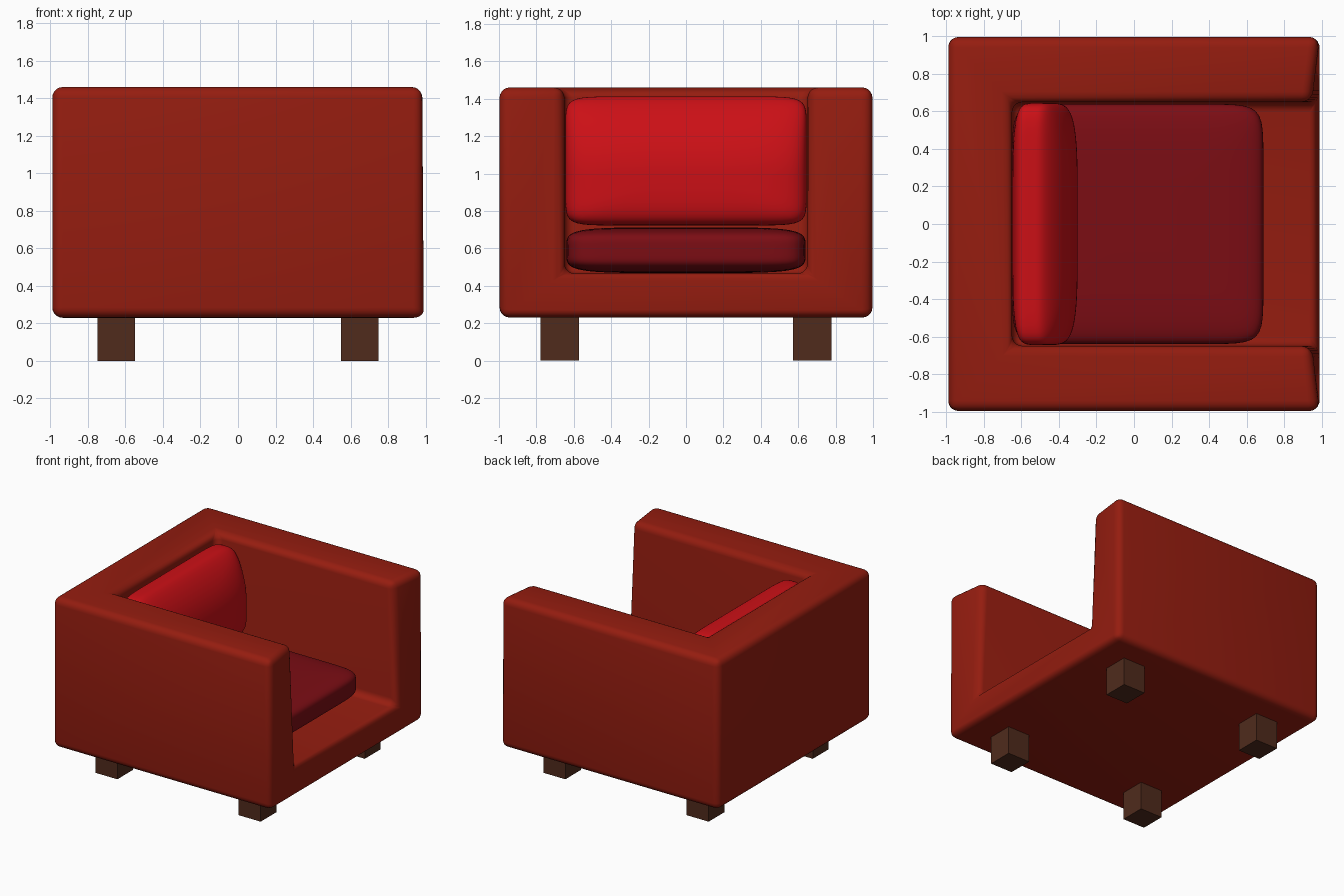
import bpy, bmesh

if "Cube" in bpy.data.objects:
    bpy.data.objects.remove(bpy.data.objects["Cube"])


def material(name, rgb):
    m = bpy.data.materials.new(name)
    m.diffuse_color = (*rgb, 1)
    m.use_nodes = True
    m.node_tree.nodes["Principled BSDF"].inputs["Base Color"].default_value = m.diffuse_color
    return m


def finish(name, bm, mat, smooth=True):
    bmesh.ops.recalc_face_normals(bm, faces=bm.faces)
    me = bpy.data.meshes.new(name)
    bm.to_mesh(me)
    bm.free()
    me.materials.append(mat)
    for p in me.polygons:
        p.use_smooth = smooth
    ob = bpy.data.objects.new(name, me)
    bpy.context.collection.objects.link(ob)
    return ob


def puff(edge, crown, n=28):
    """Unit cushion: thin along z, squarish outline in xy."""
    bm = bmesh.new()
    bmesh.ops.create_cube(bm, size=2)
    bmesh.ops.subdivide_edges(bm, edges=bm.edges[:], cuts=n, use_grid_fill=True)
    for v in bm.verts:
        x, y, z = map(abs, v.co)
        r = (x ** edge + y ** edge) ** (1 / edge)
        v.co /= (r ** crown + z ** crown) ** (1 / crown)
    return bm


red = material("body_red", (0.30, 0.012, 0.005))
bright = material("back_red", (0.60, 0.005, 0.008))
dark = material("seat_red", (0.20, 0.004, 0.007))
wood = material("leg_brown", (0.08, 0.024, 0.012))

# Body: box with base, back and two arms around an open seat well
X, Y, Z0, Z1 = 0.99, 0.997, 0.23, 1.46
IX, IY, IZ = -0.65, 0.65, 0.465
bm = bmesh.new()
ring = lambda x0, x1, y, z: [bm.verts.new(c) for c in
                             ((x0, -y, z), (x1, -y, z), (x1, y, z), (x0, y, z))]
b = ring(-X, X, Y, Z0)       # outer bottom
t = ring(-X, X, Y, Z1)       # outer top
f = ring(IX, X, IY, IZ)      # well floor
i = ring(IX, 0.945, IY, Z1)  # well rim, arm fronts slightly pulled back
faces = [b, f,
         (b[0], b[1], t[1], t[0]), (b[2], b[3], t[3], t[2]), (b[3], b[0], t[0], t[3]),
         (t[0], t[1], i[1], i[0]), (t[2], t[3], i[3], i[2]), (t[3], t[0], i[0], i[3]),
         (f[0], f[1], i[1], i[0]), (f[2], f[3], i[3], i[2]), (f[3], f[0], i[0], i[3]),
         (b[1], b[2], f[2], f[1]), (b[1], f[1], i[1], t[1]), (b[2], t[2], i[2], f[2])]
for face in faces:
    bm.faces.new(face)
body = finish("body", bm, red)
bev = body.modifiers.new("soft_edges", "BEVEL")
bev.width = 0.055
bev.segments = 5
bev.limit_method = "ANGLE"
bev.angle_limit = 0.6

# Seat cushion
bm = puff(11, 5)
for v in bm.verts:
    x, y, z = v.co
    v.co = (0.02 + 0.67 * x, 0.64 * y, 0.59 + 0.122 * z)
finish("seat_cushion", bm, dark)

# Back cushion: flat against the back, tapering toward the top
bm = puff(11, 4.5)
for v in bm.verts:
    y, z, d = v.co
    taper = 1 - 0.45 * max(0, z + 0.2) ** 2 / 1.44
    v.co = (-0.65 + 0.175 * (d + 1) * taper, 0.645 * y, 1.067 + 0.345 * z)
finish("back_cushion", bm, bright)

# Four block legs
for sx, nx in ((-1, "left"), (1, "right")):
    for sy, ny in ((-1, "front"), (1, "rear")):
        bm = bmesh.new()
        bmesh.ops.create_cube(bm, size=1)
        for v in bm.verts:
            v.co = (sx * 0.65 + 0.2 * v.co.x, sy * 0.675 + 0.205 * v.co.y,
                    0.12 + 0.24 * v.co.z)
        finish(f"{ny}_{nx}_leg", bm, wood, False)
